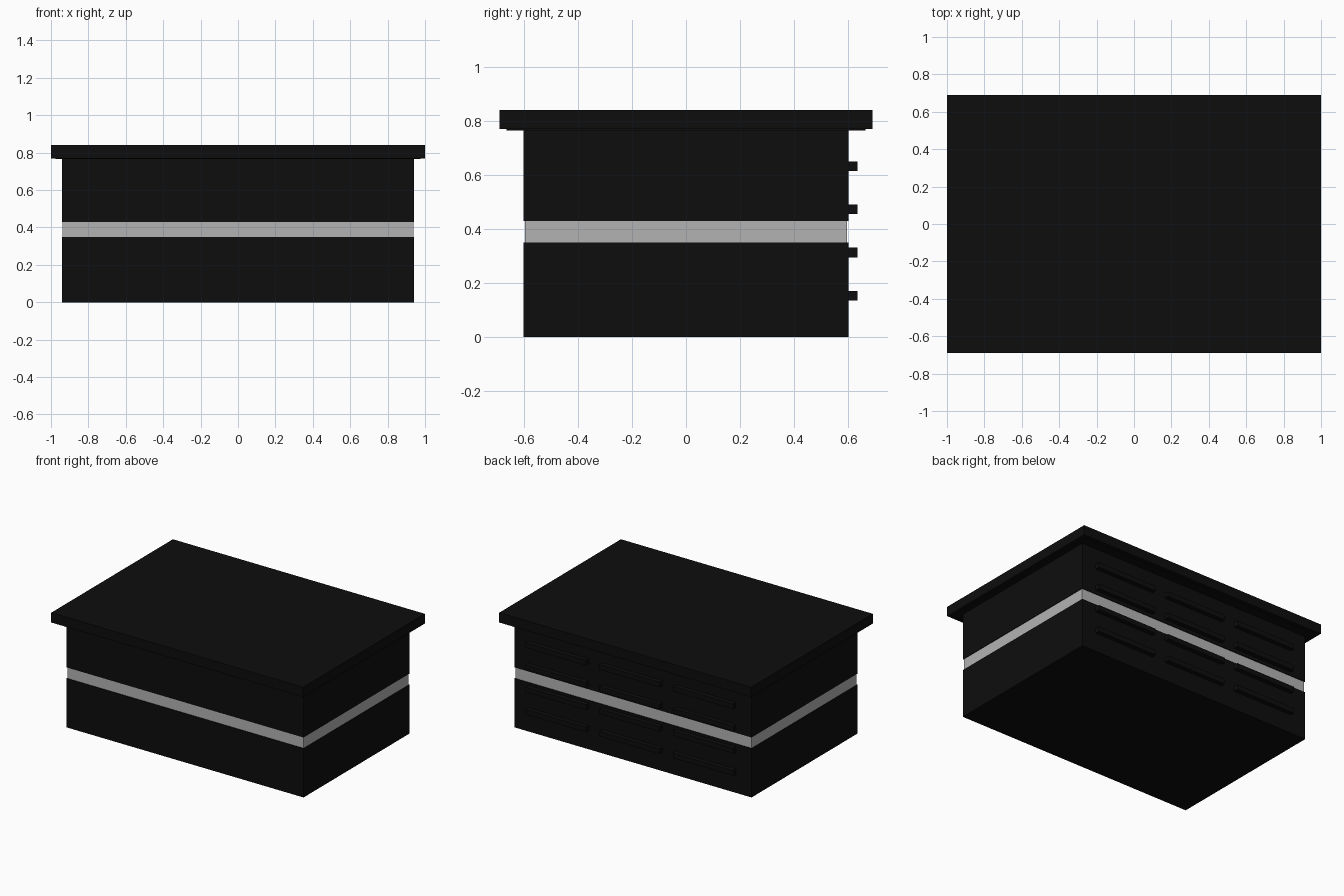
import bpy

if "Cube" in bpy.data.objects:
    bpy.data.objects.remove(bpy.data.objects["Cube"])


def material(name, value):
    m = bpy.data.materials.new(name)
    m.diffuse_color = (value, value, value, 1)
    m.use_nodes = True
    m.node_tree.nodes["Principled BSDF"].inputs["Base Color"].default_value = m.diffuse_color
    return m


black = material("black_finish", 0.004)
grey = material("grey_trim", 0.45)


def box(name, x, y, z, mat):
    """Box from (min, max) ranges on each axis."""
    ranges = (x, y, z)
    bpy.ops.mesh.primitive_cube_add(size=1, location=[(a + b) / 2 for a, b in ranges])
    ob = bpy.context.object
    ob.name = name
    ob.scale = [b - a for a, b in ranges]
    bpy.ops.object.transform_apply(location=False, rotation=False, scale=True)
    ob.data.materials.append(mat)
    return ob


# Cabinet body, split by a slightly recessed grey band
box("lower_body", (-0.942, 0.942), (-0.602, 0.602), (0, 0.35), black)
box("grey_band", (-0.938, 0.938), (-0.596, 0.596), (0.35, 0.43), grey)
box("upper_body", (-0.942, 0.942), (-0.602, 0.602), (0.43, 0.77), black)

# Overhanging worktop with a thin plate beneath
box("top_underlay", (-0.975, 0.975), (-0.665, 0.665), (0.765, 0.77), black)
box("worktop", (-1, 1), (-0.69, 0.69), (0.77, 0.84), black)

# Drawer handles on the back: three columns by four rows
for row, z in enumerate((0.153, 0.313, 0.473, 0.632)):
    for col, x in enumerate((-0.58, 0.005, 0.59)):
        box(f"drawer_handle_{row}_{col}", (x - 0.24, x + 0.24), (0.60, 0.635),
            (z - 0.018, z + 0.018), black)
